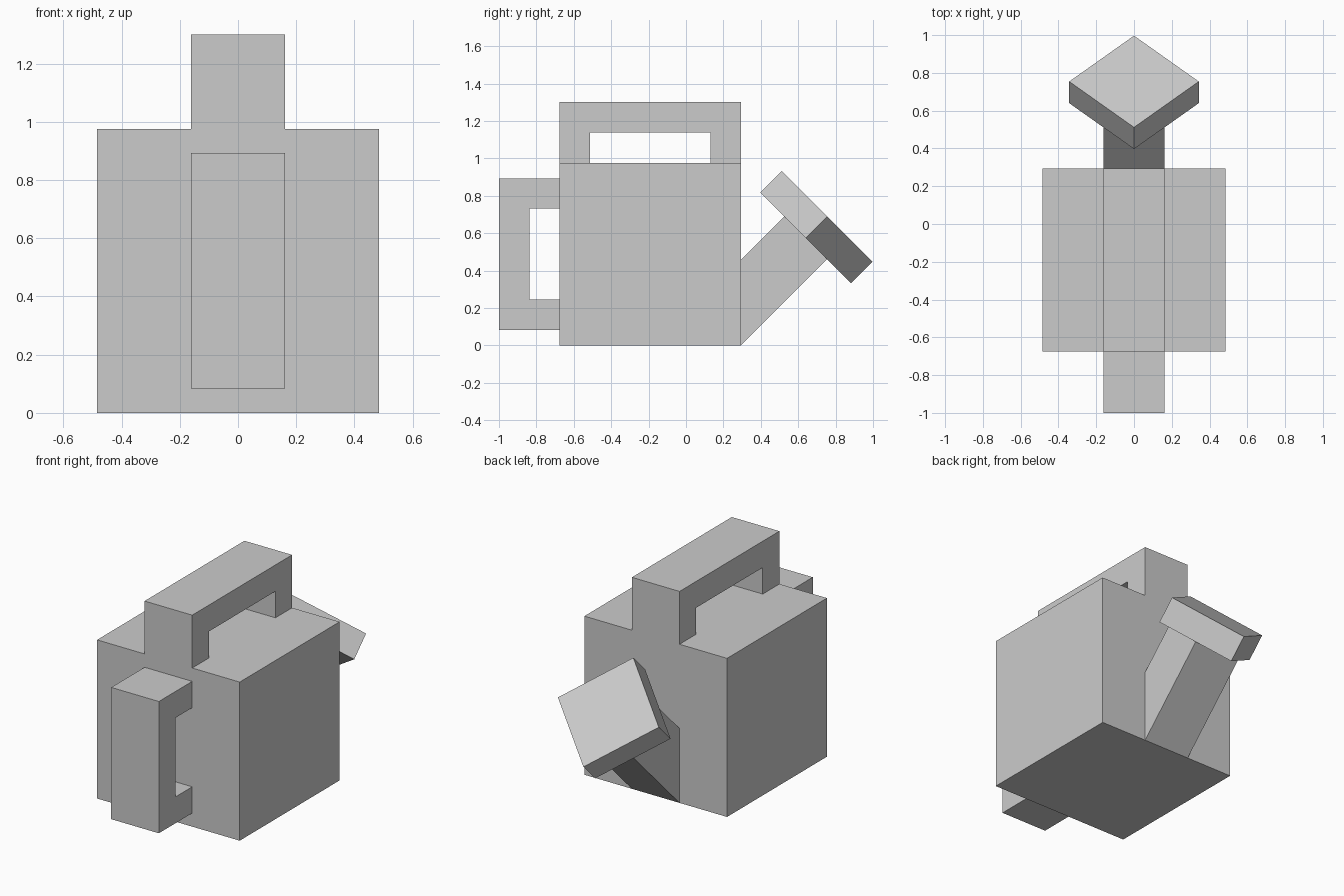
import bpy, bmesh
from math import radians
from mathutils import Matrix, Vector

cube = bpy.data.objects.get("Cube")
if cube:
    bpy.data.objects.remove(cube, do_unlink=True)

# One plain grey for the whole can
grey = bpy.data.materials.new("plain_grey")
grey.use_nodes = True
colour = (0.6, 0.6, 0.6, 1)
grey.diffuse_color = colour
grey.node_tree.nodes["Principled BSDF"].inputs["Base Color"].default_value = colour

HALF = 0.485                            # half width of the body
BAR = 0.162                             # half width of handles and spout, and bar thickness
FRONT, BACK, TOP = -0.676, 0.294, 0.975


def finish(name, bm):
    bmesh.ops.recalc_face_normals(bm, faces=bm.faces)
    mesh = bpy.data.meshes.new(name)
    bm.to_mesh(mesh)
    bm.free()
    mesh.materials.append(grey)
    obj = bpy.data.objects.new(name, mesh)
    bpy.context.collection.objects.link(obj)
    return obj


def extrude_profile(name, points, half_width):
    """Extrude a side profile of (y, z) points across x."""
    bm = bmesh.new()
    face = bm.faces.new([bm.verts.new((-half_width, y, z)) for y, z in points])
    new = bmesh.ops.extrude_face_region(bm, geom=[face])["geom"]
    moved = [v for v in new if isinstance(v, bmesh.types.BMVert)]
    bmesh.ops.translate(bm, verts=moved, vec=(2 * half_width, 0, 0))
    return finish(name, bm)


def bracket(start, end, height):
    """Square-cornered arch: (position along the base, distance from the base)."""
    a, b, inner = start + BAR, end - BAR, height - BAR
    return [(start, 0), (start, height), (end, height), (end, 0),
            (b, 0), (b, inner), (a, inner), (a, 0)]


# Body
extrude_profile("body", [(FRONT, 0), (BACK, 0), (BACK, TOP), (FRONT, TOP)], HALF)

# Handles: one over the top, one on the front
extrude_profile("top_handle",
                [(s, TOP + h) for s, h in bracket(FRONT, BACK, 0.325)], BAR)
extrude_profile("front_handle",
                [(FRONT - h, s) for s, h in bracket(0.083, 0.893, 0.324)], BAR)

# Spout slanting up from the back of the body
extrude_profile("spout", [(BACK, 0), (BACK, 0.458), (0.525, 0.689), (0.754, 0.46)], BAR)

# Sprinkler head: square plate turned corner-up, tilted to face along the spout
bm = bmesh.new()
bmesh.ops.create_cube(bm, size=1, matrix=(
    Matrix.Translation(Vector((0, 0.697, 0.632)))
    @ Matrix.Rotation(radians(-45), 4, "X")
    @ Matrix.Rotation(radians(45), 4, "Z")
    @ Matrix.Diagonal((2 * HALF / 2, 2 * HALF / 2, BAR, 1))))
finish("sprinkler_head", bm)
